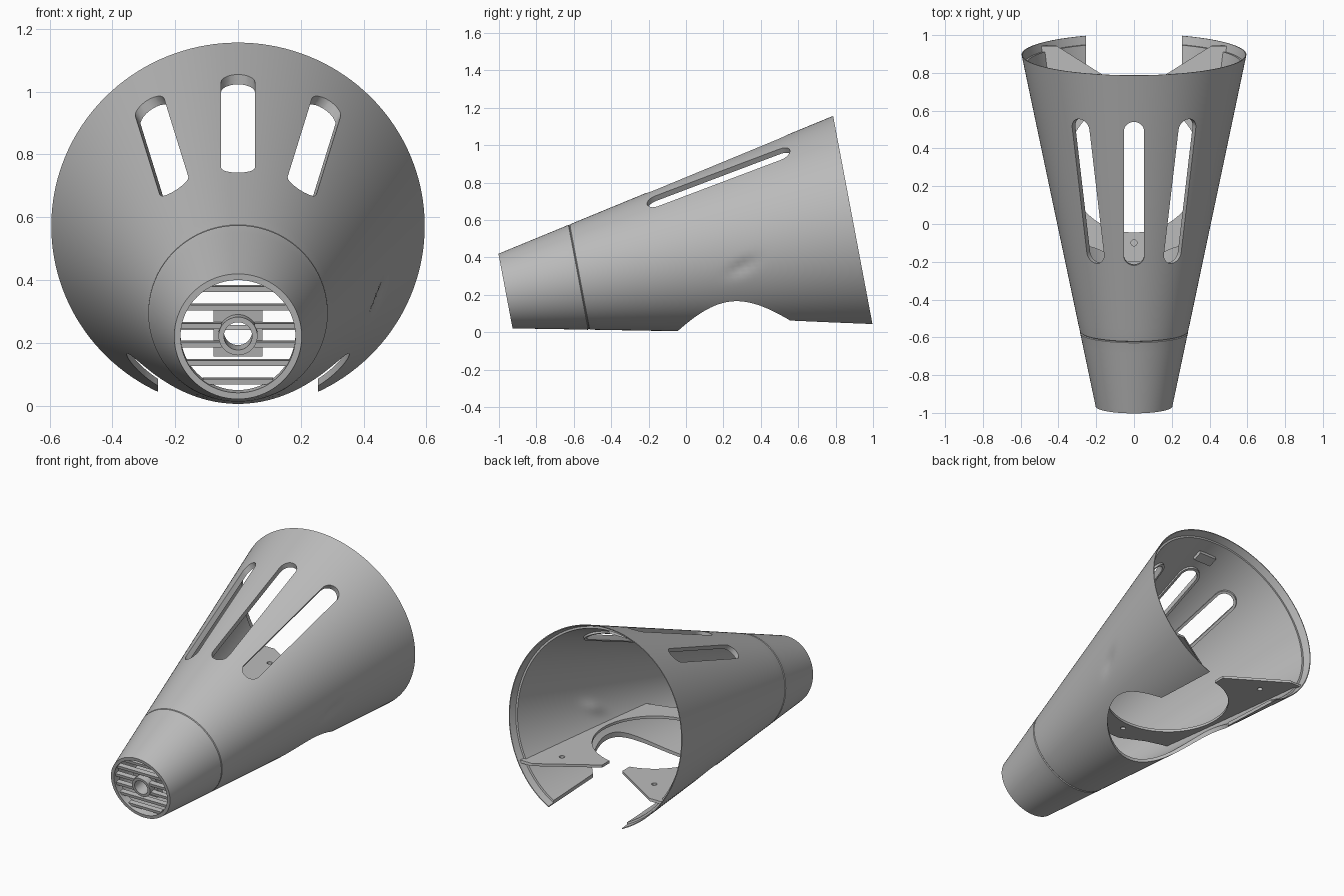
import bpy, bmesh, math
from mathutils import Matrix, Vector

if "Cube" in bpy.data.objects:
    bpy.data.objects.remove(bpy.data.objects["Cube"])

grey = bpy.data.materials.new("plain_grey")
grey.use_nodes = True
grey.diffuse_color = (0.5, 0.5, 0.5, 1)
grey.node_tree.nodes["Principled BSDF"].inputs["Base Color"].default_value = (0.5, 0.5, 0.5, 1)

# Tilted cone frame: local y runs along the axis, local z is up from it
TILT = math.radians(10.7)
FRAME = Matrix.Translation((0, -0.965, 0.22)) @ Matrix.Rotation(TILT, 4, 'X')
LENGTH, R_FRONT, R_REAR = 1.895, 0.203, 0.595
SLOPE = (R_REAR - R_FRONT) / LENGTH
WALL = 0.02


def radius(t):
    return R_FRONT + SLOPE * t


def finish(name, bm, frame=FRAME):
    bmesh.ops.recalc_face_normals(bm, faces=bm.faces)
    bm.transform(frame)
    me = bpy.data.meshes.new(name)
    bm.to_mesh(me)
    bm.free()
    me.materials.append(grey)
    ob = bpy.data.objects.new(name, me)
    bpy.context.scene.collection.objects.link(ob)
    return ob


def revolve(profile, segs=144):
    """Closed ring of (radius, t) points turned around the local y axis."""
    bm = bmesh.new()
    rings = []
    for r, t in profile:
        rings.append([bm.verts.new((r * math.sin(a), t, r * math.cos(a)))
                      for a in (2 * math.pi * i / segs for i in range(segs))])
    for j in range(len(rings)):
        p, q = rings[j], rings[(j + 1) % len(rings)]
        for i in range(segs):
            k = (i + 1) % segs
            bm.faces.new((p[i], p[k], q[k], q[i]))
    return bm


def prism(points, low, high):
    """Outline in x, y extruded upward."""
    bm = bmesh.new()
    f = bm.faces.new([bm.verts.new((x, y, low)) for x, y in points])
    new = bmesh.ops.extrude_face_region(bm, geom=[f])["geom"]
    bmesh.ops.translate(bm, vec=(0, 0, high - low),
                        verts=[v for v in new if isinstance(v, bmesh.types.BMVert)])
    return bm


def box(size, loc, rot=0):
    bm = bmesh.new()
    bmesh.ops.create_cube(bm, size=1)
    bm.transform(Matrix.Translation(loc) @ Matrix.Rotation(rot, 4, 'X')
                 @ Matrix.Diagonal((*size, 1)))
    return bm


def circle(cx, cy, r, n=64):
    return [(cx + r * math.cos(2 * math.pi * i / n), cy + r * math.sin(2 * math.pi * i / n))
            for i in range(n)]


def boolean(ob, cutters, op='DIFFERENCE'):
    for c in cutters:
        m = ob.modifiers.new("cut", 'BOOLEAN')
        m.operation, m.object, m.solver = op, c, 'EXACT'
    dg = bpy.context.evaluated_depsgraph_get()
    me = bpy.data.meshes.new_from_object(ob.evaluated_get(dg))
    ob.modifiers.clear()
    ob.data = me


def stadium(half, t0, t1, n=12):
    pts = []
    for c, start in ((t1 - half, 0), (t0 + half, math.pi)):
        pts += [(half * math.cos(start + math.pi * i / n),
                 c + half * math.sin(start + math.pi * i / n)) for i in range(n + 1)]
    return pts


# Conical shell with a fine groove near the nose and a stepped rear lip
STEPS = 56
GROOVE = 0.40
ts = [LENGTH * i / STEPS for i in range(STEPS + 1)]
outer = [(radius(t), t) for t in ts if abs(t - GROOVE) > 0.01]
outer += [(radius(GROOVE) - d, GROOVE + o) for o, d in ((-0.004, 0), (0, 0.005), (0.004, 0))]
outer.sort(key=lambda p: p[1])
inner = [(radius(t) - WALL, t) for t in ts if t < LENGTH - 0.06]
lip = [(radius(LENGTH - 0.045) - WALL, LENGTH - 0.045),
       (radius(LENGTH - 0.045) - 0.008, LENGTH - 0.045), (R_REAR - 0.005, LENGTH)]
bm = revolve(outer + lip[::-1] + inner[::-1])

# Small soft dent on one flank
for v in bm.verts:
    t = v.co.y
    s = (math.atan2(v.co.x, v.co.z) - math.radians(101)) * radius(t)
    a, b = (t - 1.27) / 0.07, (s - 0.02 + 0.4 * (t - 1.27)) / 0.035
    push = 0.014 * math.exp(-a * a - b * b)
    v.co -= Vector((v.co.x, 0, v.co.z)).normalized() * push
shell = finish("conical_shell", bm)

# Cutters: three long slots, the round floor opening and the rear gap
T0, T1 = 0.83, 1.634
angles = [math.radians(a) for a in (-32.3, 0, 32.3)]
slots = [finish("slot_cutter", prism(stadium(0.054, T0, T1), 0.15, 0.9),
                FRAME @ Matrix.Rotation(a, 4, 'Y')) for a in angles]
opening = finish("opening_cutter", prism(circle(0, 0.31, 0.355, 96), -0.3, 0.4), Matrix())
gap = finish("gap_cutter", box((0.51, 0.8, 0.4), (0, 0.85, -0.05)), Matrix())
boolean(shell, slots + [opening, gap])

# Raised frames lining the slots on the inside
for a, slot in zip(angles, slots):
    frame = finish("slot_frame", prism(stadium(0.07, T0 - 0.016, T1 + 0.016), 0.15, 0.9),
                   FRAME @ Matrix.Rotation(a, 4, 'Y'))
    band = finish("band_cutter", revolve([(radius(t) - d, t) for t, d in
                  ((0.7, 0.015), (1.75, 0.015), (1.75, 0.032), (0.7, 0.032))]))
    boolean(frame, [band], 'INTERSECT')
    boolean(frame, [slot])
    bpy.data.objects.remove(band)

# Flat mounting plate with a round opening, rear neck and screw holes
half = [(0.05, -0.2), (0.2, -0.13), (0.6, -0.02), (0.6, 1.06), (0.42, 0.95), (0.07, 0.73)]
plate = finish("mounting_plate",
               prism(half + [(-x, y) for x, y in reversed(half)], 0.24, 0.256), Matrix())
core = bmesh.new()
bmesh.ops.create_cone(core, cap_ends=True, segments=144, radius1=R_FRONT - 0.01,
                      radius2=R_REAR - 0.01, depth=LENGTH - 0.03,
                      matrix=Matrix.Translation((0, LENGTH / 2, 0)) @ Matrix.Rotation(-math.pi / 2, 4, 'X'))
core = finish("core_cutter", core)
boolean(plate, [core], 'INTERSECT')
neck = finish("neck_cutter", box((0.14, 0.6, 0.3), (0, 0.75, 0.25)), Matrix())
screws = [finish("screw_cutter", prism(circle(x, y, 0.016, 20), 0.1, 0.4), Matrix())
          for x, y in ((0, -0.1), (0.32, 0.77), (-0.32, 0.77))]
boolean(plate, [opening, neck] + screws)
for c in slots + screws + [opening, gap, core, neck]:
    bpy.data.objects.remove(c)

# Nose grille: rim, cross bars, and a hollow hub
R_IN = 0.183
finish("nose_rim", revolve([(R_FRONT - 0.004, 0.002), (R_FRONT + 0.004, 0.05),
                            (R_IN, 0.05), (R_IN, 0.002)], 96))
HUB = 0.045
for i in range(6):
    h = (i - 2.5) * 0.06
    w = math.sqrt(R_IN ** 2 - h * h) + 0.006
    if abs(h) < HUB:
        for s in (-1, 1):
            finish("grille_bar", box((w - 0.052, 0.03, 0.018), (s * (w + 0.052) / 2, 0.03, h)))
    else:
        finish("grille_bar", box((2 * w, 0.03, 0.018), (0, 0.03, h)))
finish("hub_ring", revolve([(0.062, 0.006), (0.062, 0.09), (HUB, 0.09), (HUB, 0.006)], 48))

# Square socket behind the hub
socket = finish("hub_socket", box((0.155, 0.05, 0.15), (0, 0.075, 0)))
bore = finish("bore_cutter", prism(circle(0, 0, 0.055, 48), -0.3, 0.3),
              FRAME @ Matrix.Rotation(math.pi / 2, 4, 'X'))
boolean(socket, [bore])
bpy.data.objects.remove(bore)

# Small inner block behind the middle slot
finish("inner_block", box((0.12, 0.06, 0.03), (0, 1.74, radius(1.74) - 0.03), math.atan(SLOPE)))

# Smooth the curved walls and keep the edges crisp
bpy.ops.object.select_all(action='DESELECT')
for ob in bpy.context.scene.objects:
    if ob.type == 'MESH':
        ob.select_set(True)
        bpy.context.view_layer.objects.active = ob
bpy.ops.object.shade_smooth_by_angle(angle=math.radians(30))
